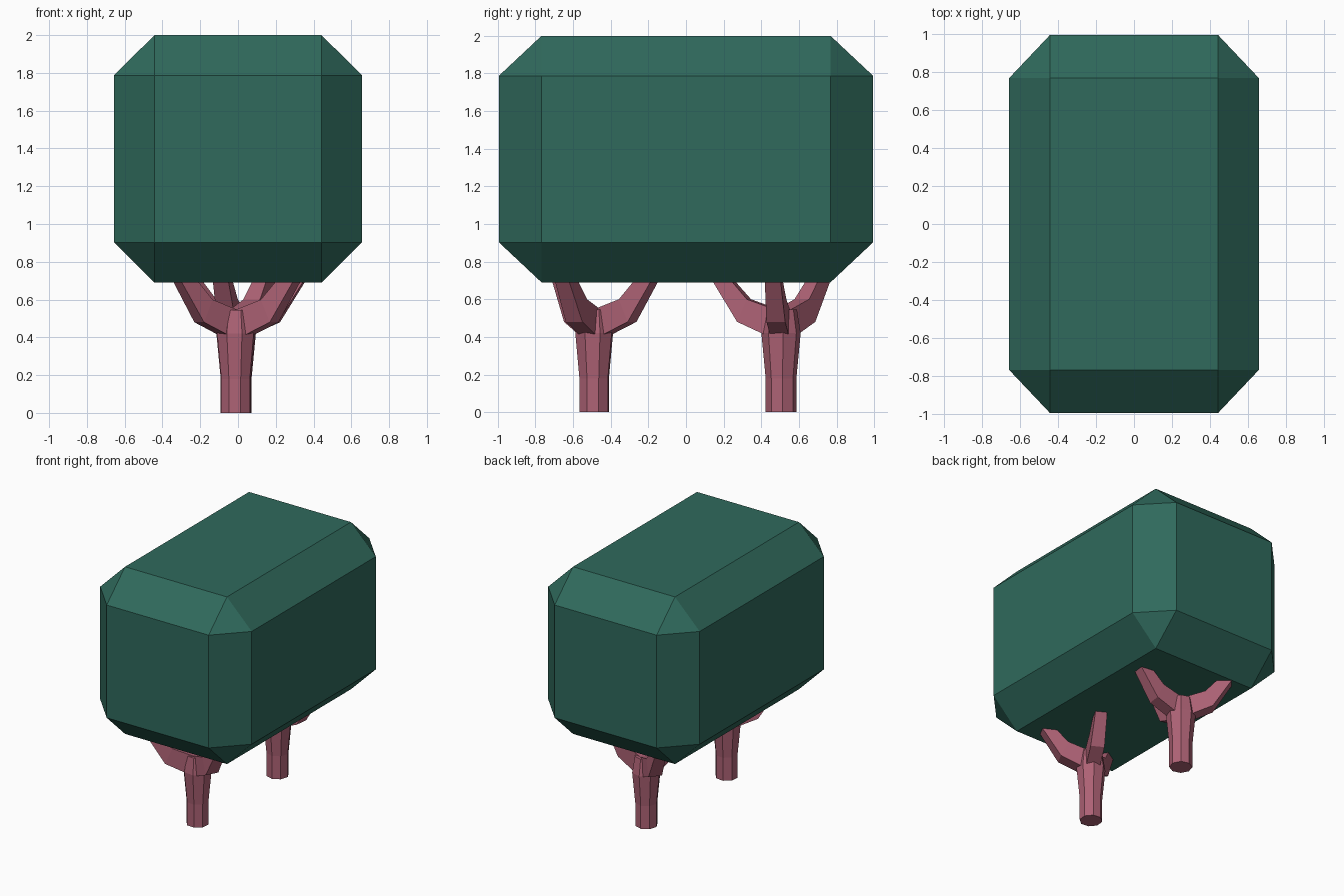
import bpy, bmesh, math
from mathutils import Matrix, Vector

if "Cube" in bpy.data.objects:
    bpy.data.objects.remove(bpy.data.objects["Cube"])


def material(name, rgb):
    m = bpy.data.materials.new(name)
    m.diffuse_color = (*rgb, 1)
    m.use_nodes = True
    m.node_tree.nodes["Principled BSDF"].inputs["Base Color"].default_value = m.diffuse_color
    return m


GREEN = material("dark leaf green", (0.029, 0.143, 0.107))
PINK = material("dusty rose bark", (0.42, 0.122, 0.178))


def finish(bm, name, mat):
    bmesh.ops.recalc_face_normals(bm, faces=bm.faces)
    me = bpy.data.meshes.new(name)
    bm.to_mesh(me)
    bm.free()
    me.materials.append(mat)
    ob = bpy.data.objects.new(name, me)
    bpy.context.collection.objects.link(ob)
    return ob


# Foliage: box with every edge chamfered
bm = bmesh.new()
half, flat, mid = (0.657, 0.995, 0.655), (0.442, 0.768, 0.442), 1.345
for axis in range(3):
    for sx in (-1, 1):
        for sy in (-1, 1):
            for sz in (-1, 1):
                p = [(half if i == axis else flat)[i] * s for i, s in enumerate((sx, sy, sz))]
                bm.verts.new((p[0], p[1], p[2] + mid))
bmesh.ops.convex_hull(bm, input=bm.verts[:])
bmesh.ops.dissolve_limit(bm, angle_limit=0.02, verts=bm.verts[:], edges=bm.edges[:])
finish(bm, "foliage", GREEN)


# Trunk: eight-sided column that widens towards the fork
def trunk(name, x, y, turn):
    bm = bmesh.new()
    rings = []
    for z, r in ((0, 0.082), (0.18, 0.082), (0.42, 0.105), (0.545, 0.085)):
        rings.append([bm.verts.new((x + r * math.cos(turn + k * math.tau / 8),
                                    y + r * math.sin(turn + k * math.tau / 8), z))
                      for k in range(8)])
    for a, b in zip(rings, rings[1:]):
        for k in range(8):
            bm.faces.new((a[k], a[(k + 1) % 8], b[(k + 1) % 8], b[k]))
    bm.faces.new(rings[0])
    bm.faces.new(rings[-1])
    finish(bm, name, PINK)


# Branch: four-sided bent beam; each section is (outer r, z, inner r, z, width)
SECTIONS = ((0.085, 0.415, 0.02, 0.545, 0.10),
            (0.228, 0.48, 0.175, 0.60, 0.10),
            (0.36, 0.69, 0.255, 0.69, 0.085),
            (0.395, 0.75, 0.30, 0.75, 0.08))


def branch(name, x, y, degrees):
    bm = bmesh.new()
    place = Matrix.Translation((x, y, 0)) @ Matrix.Rotation(math.radians(degrees), 4, 'Z')
    rings = []
    for ro, zo, ri, zi, w in SECTIONS:
        pts = ((ro, -w / 2, zo), (ro, w / 2, zo), (ri, w / 2, zi), (ri, -w / 2, zi))
        rings.append([bm.verts.new(place @ Vector(p)) for p in pts])
    for a, b in zip(rings, rings[1:]):
        for k in range(4):
            bm.faces.new((a[k], a[(k + 1) % 4], b[(k + 1) % 4], b[k]))
    bm.faces.new(rings[0])
    bm.faces.new(rings[-1])
    finish(bm, name, PINK)


for label, x, y, turn, angles in (("front", -0.01, -0.488, 0.3, (62, 211, -28)),
                                  ("back", -0.01, 0.505, 0.1, (-7, 141, 257))):
    trunk(label + "_trunk", x, y, turn)
    for i, a in enumerate(angles):
        branch(f"{label}_branch_{i + 1}", x, y, a)
